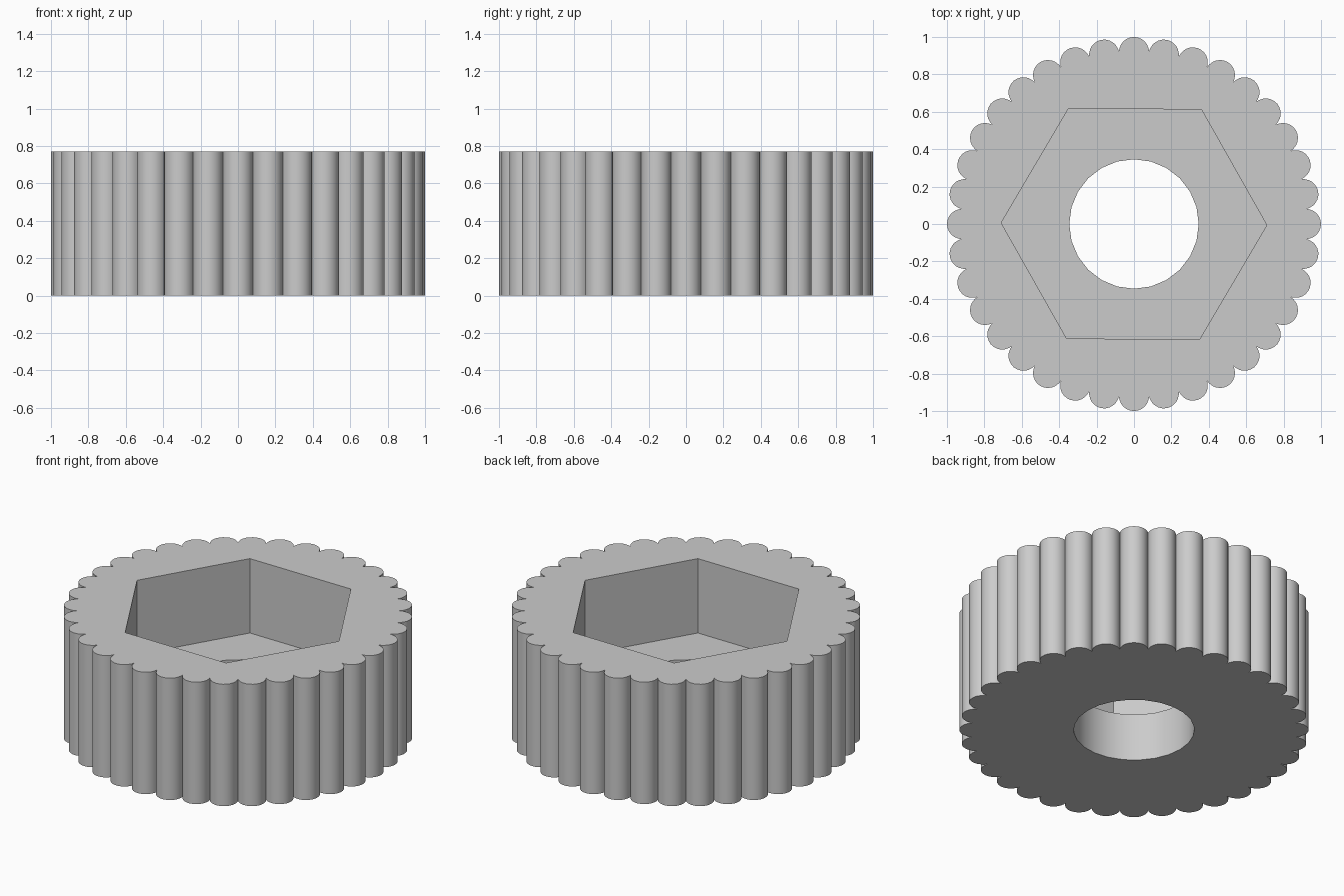
import bpy, bmesh
from math import sin, cos, pi, radians
from mathutils import Vector

cube = bpy.data.objects.get("Cube")
if cube:
    bpy.data.objects.remove(cube, do_unlink=True)

HEIGHT, FLOOR = 0.77, 0.30
RIBS, RIB_CENTRE, RIB_RADIUS, VALLEY = 36, 0.92, 0.08, 0.926


def polar(radius, angle):
    return Vector((radius * cos(angle), radius * sin(angle), 0))


def polygon(sides, radius, turn=0.0):
    return [polar(radius, 2 * pi * i / sides + turn) for i in range(sides)]


def ribbed_outline():
    # Half-round ribs meeting in sharp valleys
    points = []
    for i in range(RIBS):
        a = 2 * pi * i / RIBS
        points += [polar(RIB_CENTRE, a) + polar(RIB_RADIUS, a + radians(d))
                   for d in range(-75, 76, 15)]
        points.append(polar(VALLEY, a + pi / RIBS))
    return points


bm = bmesh.new()


def loop(points, z):
    verts = [bm.verts.new((p.x, p.y, z)) for p in points]
    edges = [bm.edges.new((v, verts[i - 1])) for i, v in enumerate(verts)]
    return verts, edges


def wall(low, high):
    a, b = low[0], high[0]
    for i in range(len(a)):
        bm.faces.new((a[i - 1], a[i], b[i], b[i - 1]))


def cap(outer, inner, up):
    bmesh.ops.triangle_fill(bm, use_beauty=True, use_dissolve=False,
                            edges=outer[1] + inner[1], normal=(0, 0, up))


outline = ribbed_outline()
hexagon = polygon(6, 0.71, radians(-0.5))
bore = polygon(24, 0.346)

outer_low, outer_high = loop(outline, 0), loop(outline, HEIGHT)
hex_low, hex_high = loop(hexagon, FLOOR), loop(hexagon, HEIGHT)
bore_low, bore_high = loop(bore, 0), loop(bore, FLOOR)

# Ribbed rim, hexagonal pocket and round bore
wall(outer_low, outer_high)
wall(hex_low, hex_high)
wall(bore_low, bore_high)
# Underside, top face and pocket floor
cap(outer_low, bore_low, -1)
cap(outer_high, hex_high, 1)
cap(hex_low, bore_high, 1)
bmesh.ops.recalc_face_normals(bm, faces=bm.faces)

mesh = bpy.data.meshes.new("ribbed_knob")
bm.to_mesh(mesh)
bm.free()
knob = bpy.data.objects.new("ribbed_knob", mesh)
bpy.context.collection.objects.link(knob)

grey = bpy.data.materials.new("light_grey")
grey.use_nodes = True
colour = (0.6, 0.6, 0.6, 1)
grey.diffuse_color = colour
grey.node_tree.nodes["Principled BSDF"].inputs["Base Color"].default_value = colour
mesh.materials.append(grey)

# Smooth ribs and bore, crisp corners
bpy.ops.object.select_all(action='DESELECT')
knob.select_set(True)
bpy.context.view_layer.objects.active = knob
bpy.ops.object.shade_smooth_by_angle(angle=radians(30))
